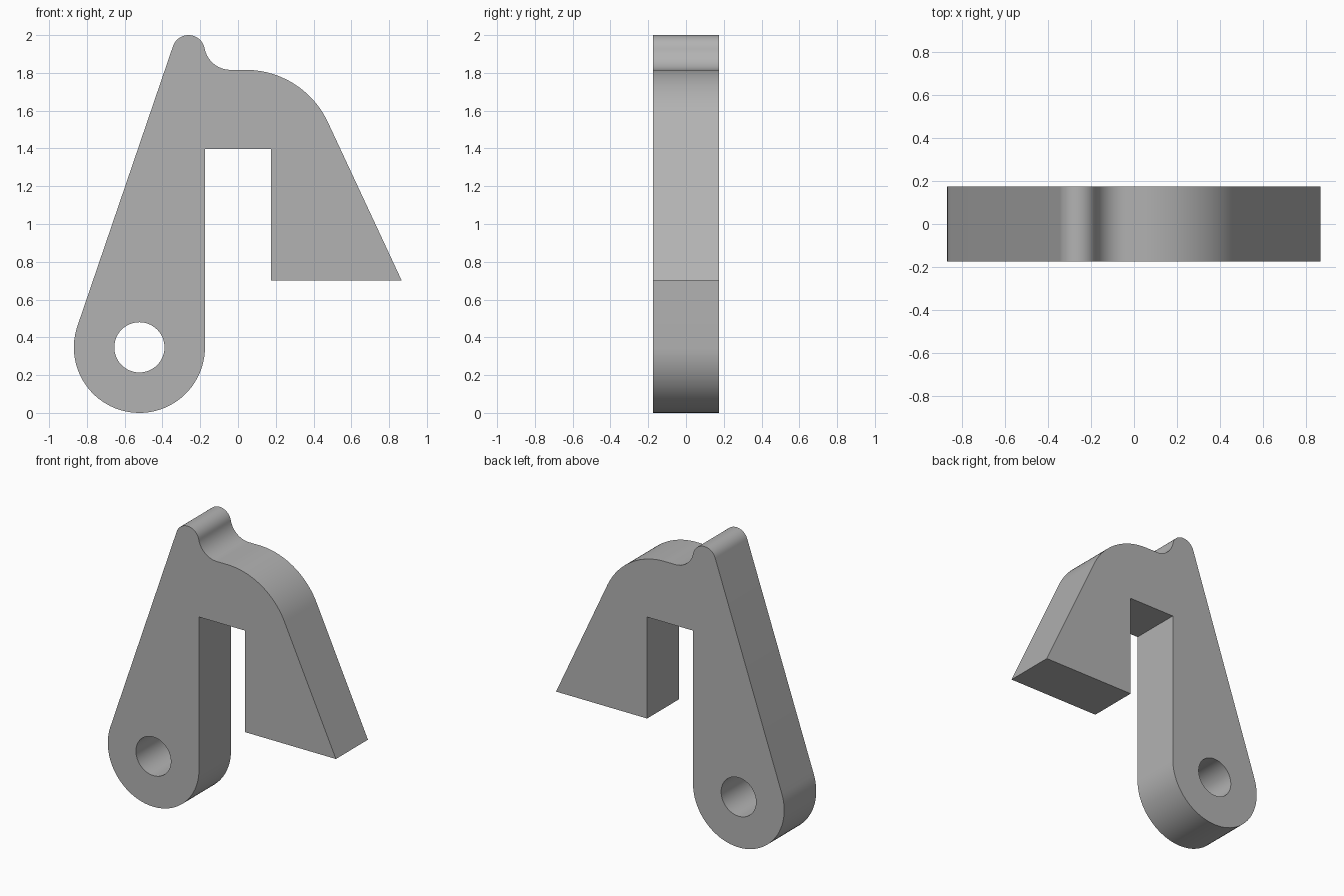
import bpy, bmesh
from math import sin, cos, radians, degrees, atan2, asin, hypot

cube = bpy.data.objects.get("Cube")
if cube:
    bpy.data.objects.remove(cube)

# Main dimensions
HALF = 0.174                     # half thickness
EYE_X, EYE_Z, EYE_R = -0.522, 0.347, 0.347
HOLE_R = 0.133
TIP_X, TIP_Z, TIP_R = -0.262, 1.913, 0.087
DIP_R, TOP_Z = 0.14, 1.816       # hollow behind the tip, flat top height
SHOULDER_R, FOOT_X, FOOT_Z = 0.48, 0.867, 0.70
SLOT_TOP = 1.398
SLOPE = radians(25)              # lean of the outer leg face


def arc(x, z, r, start, end, steps):
    angles = [radians(start + (end - start) * i / steps) for i in range(steps + 1)]
    return [(x + r * cos(a), z + r * sin(a)) for a in angles]


# Tangent directions shared by neighbouring arcs
dx, dz = TIP_X - EYE_X, TIP_Z - EYE_Z
back = degrees(atan2(dz, dx) + asin((EYE_R - TIP_R) / hypot(dx, dz))) + 90
back -= 2 * degrees(asin((EYE_R - TIP_R) / hypot(dx, dz)))
dip_z = TOP_Z + DIP_R
dip_x = TIP_X + ((TIP_R + DIP_R) ** 2 - (dip_z - TIP_Z) ** 2) ** 0.5
touch = degrees(atan2(dip_z - TIP_Z, dip_x - TIP_X))
shoulder_z = TOP_Z - SHOULDER_R
end_z = shoulder_z + SHOULDER_R * sin(SLOPE)
shoulder_x = FOOT_X - (end_z - FOOT_Z) * sin(SLOPE) / cos(SLOPE) - SHOULDER_R * cos(SLOPE)

# Side outline, clockwise from the pivot eye
outline = arc(EYE_X, EYE_Z, EYE_R, 360, back, 48)
outline += arc(TIP_X, TIP_Z, TIP_R, back, touch, 24)
outline += arc(dip_x, dip_z, DIP_R, 180 + touch, 270, 20)
outline += arc(shoulder_x, shoulder_z, SHOULDER_R, 90, degrees(SLOPE), 28)
outline += [(FOOT_X, FOOT_Z), (HALF, FOOT_Z), (HALF, SLOT_TOP), (EYE_X + EYE_R, SLOT_TOP)]


def prism(name, points, half):
    bm = bmesh.new()
    face = bm.faces.new([bm.verts.new((x, -half, z)) for x, z in points])
    extruded = bmesh.ops.extrude_face_region(bm, geom=[face])["geom"]
    verts = [v for v in extruded if isinstance(v, bmesh.types.BMVert)]
    bmesh.ops.translate(bm, verts=verts, vec=(0, 2 * half, 0))
    bmesh.ops.recalc_face_normals(bm, faces=bm.faces)
    mesh = bpy.data.meshes.new(name)
    bm.to_mesh(mesh)
    bm.free()
    obj = bpy.data.objects.new(name, mesh)
    bpy.context.collection.objects.link(obj)
    return obj


lever = prism("clip_lever", outline, HALF)

# Pivot hole
cutter = prism("pivot_hole_cutter", arc(EYE_X, EYE_Z, HOLE_R, 0, 360, 48)[:-1], HALF * 2)
cutter.hide_render = True
cut = lever.modifiers.new("pivot_hole", "BOOLEAN")
cut.operation = "DIFFERENCE"
cut.solver = "EXACT"
cut.object = cutter
bpy.ops.object.select_all(action="DESELECT")
lever.select_set(True)
bpy.context.view_layer.objects.active = lever
bpy.ops.object.modifier_apply(modifier=cut.name)
bpy.data.objects.remove(cutter)

# Plain grey finish
grey = bpy.data.materials.new("plain_grey")
grey.use_nodes = True
colour = (0.45, 0.45, 0.45, 1)
grey.diffuse_color = colour
grey.node_tree.nodes["Principled BSDF"].inputs["Base Color"].default_value = colour
lever.data.materials.clear()
lever.data.materials.append(grey)
bpy.ops.object.shade_smooth_by_angle(angle=radians(30))
